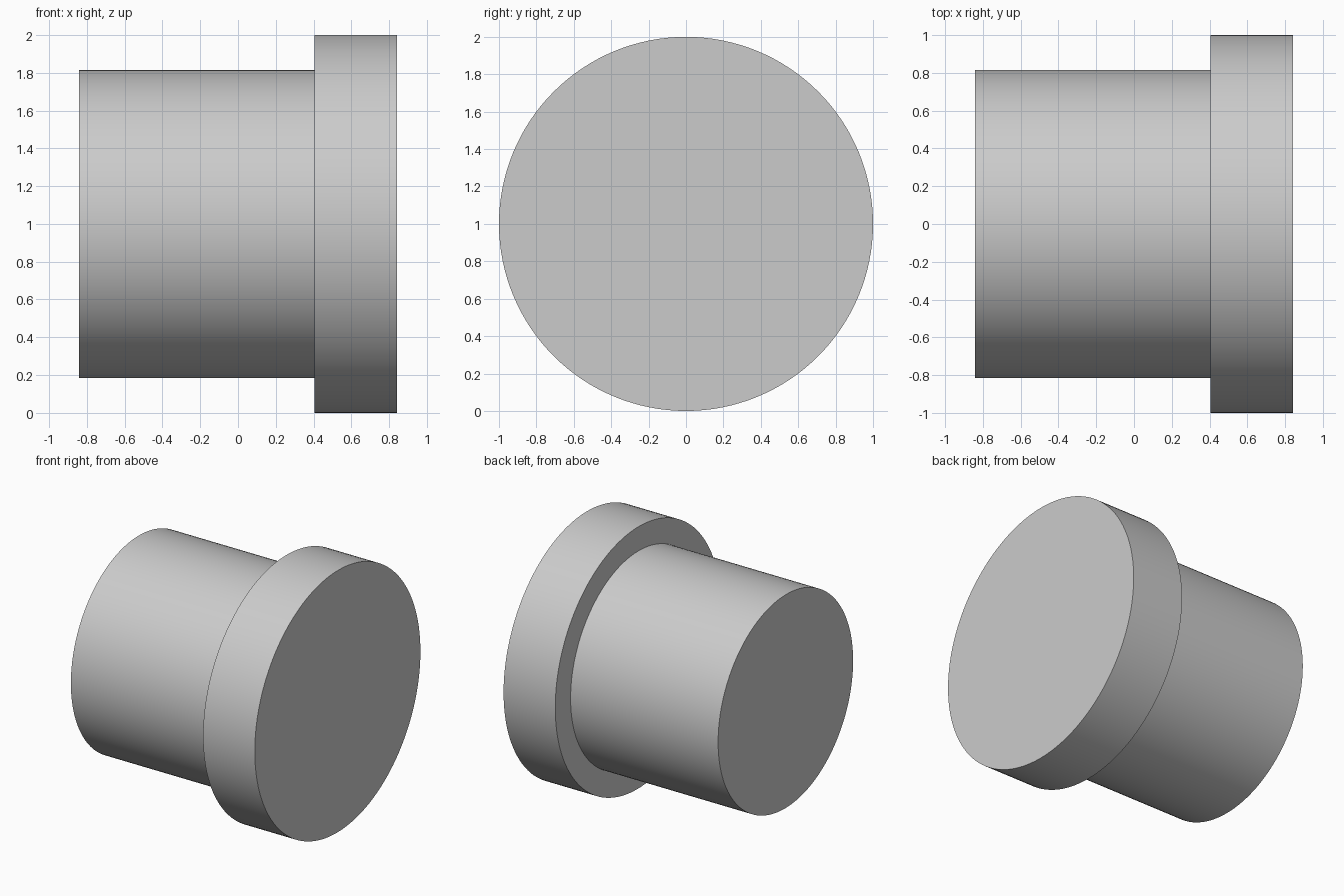
import bpy
import bmesh
from math import radians, tau
from mathutils import Matrix, Vector

cube = bpy.data.objects.get("Cube")
if cube:
    bpy.data.objects.remove(cube, do_unlink=True)

SEGMENTS = 128
HALF_LENGTH = 0.842
STEP_X = 0.405
SHANK_RADIUS = 0.815
FLANGE_RADIUS = 1.0

# Plain grey finish
grey = bpy.data.materials.new("plain_grey")
grey.use_nodes = True
colour = (0.6, 0.6, 0.6, 1)
grey.diffuse_color = colour
grey.node_tree.nodes["Principled BSDF"].inputs["Base Color"].default_value = colour


def lathe(name, profile, material):
    """Turn an (x, radius) profile about the x axis and cap both ends."""
    bm = bmesh.new()
    rings = []
    for x, radius in profile:
        ring = []
        for i in range(SEGMENTS):
            turn = Matrix.Rotation(tau * i / SEGMENTS, 4, "X")
            ring.append(bm.verts.new(turn @ Vector((x, 0, radius))))
        rings.append(ring)
    for a, b in zip(rings, rings[1:]):
        for i in range(SEGMENTS):
            j = (i + 1) % SEGMENTS
            bm.faces.new((a[i], a[j], b[j], b[i]))
    bm.faces.new(rings[0])
    bm.faces.new(rings[-1])
    bmesh.ops.recalc_face_normals(bm, faces=bm.faces)
    mesh = bpy.data.meshes.new(name)
    bm.to_mesh(mesh)
    bm.free()
    mesh.materials.append(material)
    obj = bpy.data.objects.new(name, mesh)
    bpy.context.collection.objects.link(obj)
    return obj


# Solid shank stepping out to a wide flange
plug = lathe("flanged_plug", [
    (-HALF_LENGTH, SHANK_RADIUS),
    (STEP_X, SHANK_RADIUS),
    (STEP_X, FLANGE_RADIUS),
    (HALF_LENGTH, FLANGE_RADIUS),
], grey)
plug.location.z = FLANGE_RADIUS

# Smooth round walls, crisp rims
bpy.ops.object.select_all(action="DESELECT")
plug.select_set(True)
bpy.context.view_layer.objects.active = plug
bpy.ops.object.shade_smooth_by_angle(angle=radians(30))
